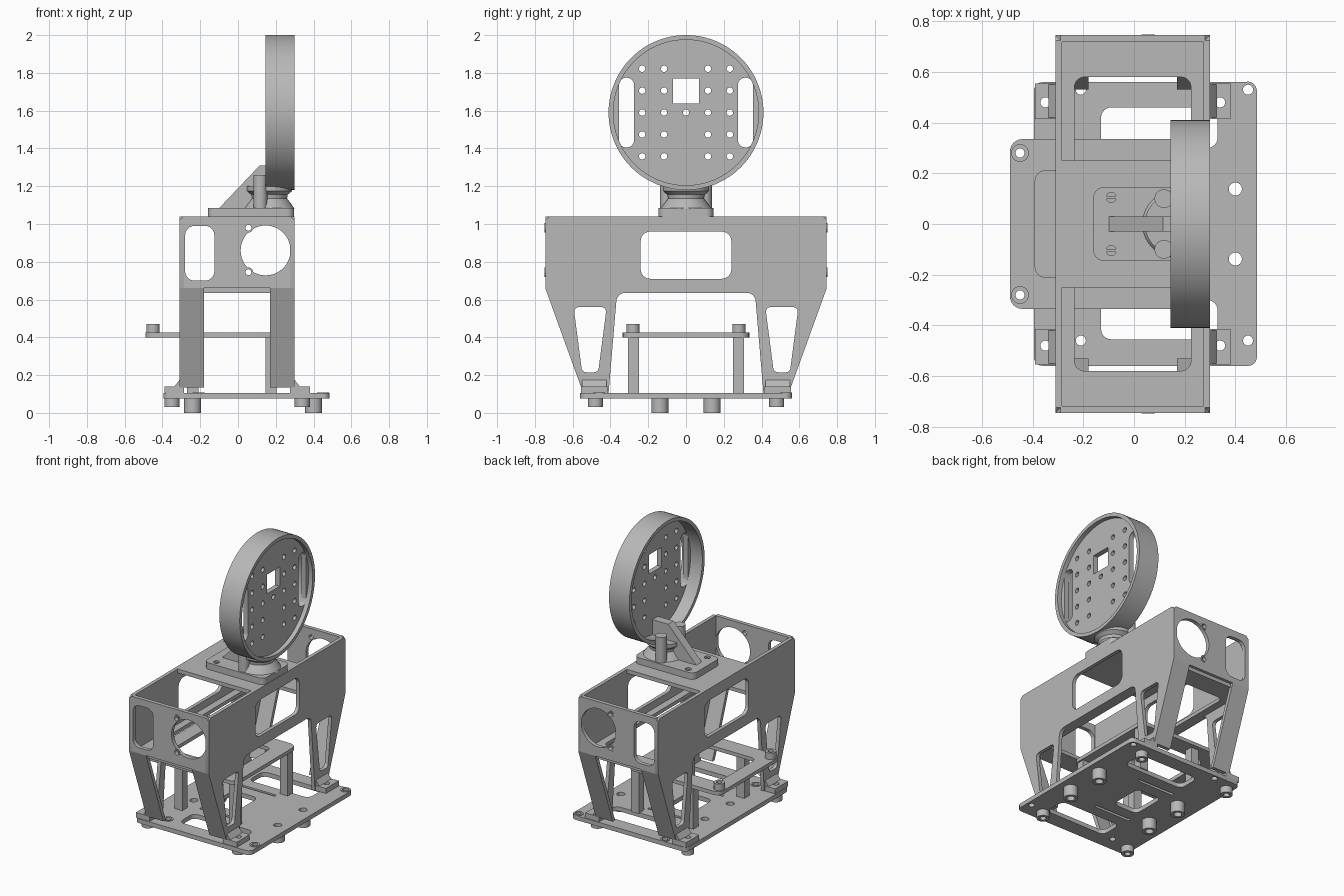
import bpy, bmesh, math
from mathutils import Vector, Matrix

cube = bpy.data.objects.get("Cube")
if cube:
    bpy.data.objects.remove(cube)

grey = bpy.data.materials.new("plain grey")
grey.use_nodes = True
GREY = (0.48, 0.48, 0.48, 1)
grey.diffuse_color = GREY
grey.node_tree.nodes["Principled BSDF"].inputs["Base Color"].default_value = GREY

# local (u, v, w) to world for plates facing along each axis
FRAMES = {
    "x": Matrix(((0, 0, 1), (1, 0, 0), (0, 1, 0))),
    "y": Matrix(((1, 0, 0), (0, 0, -1), (0, 1, 0))),
    "z": Matrix.Identity(3),
}


def finish(name, bm):
    bmesh.ops.remove_doubles(bm, verts=bm.verts, dist=0.0002)
    bmesh.ops.recalc_face_normals(bm, faces=bm.faces)
    mesh = bpy.data.meshes.new(name)
    bm.to_mesh(mesh)
    bm.free()
    mesh.materials.clear()
    mesh.materials.append(grey)
    mesh.shade_smooth()
    mesh.set_sharp_from_angle(angle=math.radians(30))
    ob = bpy.data.objects.new(name, mesh)
    bpy.context.collection.objects.link(ob)
    return ob


def circle(u, v, r, n=24):
    return [(u + r * math.cos(2 * math.pi * i / n), v + r * math.sin(2 * math.pi * i / n))
            for i in range(n)]


def rounded(points, r, n=6):
    """Polygon with filleted corners."""
    out = []
    pts = [Vector(p) for p in points]
    for i, c in enumerate(pts):
        d0, d1 = (pts[i - 1] - c).normalized(), (pts[(i + 1) % len(pts)] - c).normalized()
        d = r / math.tan(d0.angle(d1) / 2)
        a, b = c + d0 * d, c + d1 * d
        p, q = a.lerp(c, 0.552), b.lerp(c, 0.552)
        for k in range(n + 1):
            t = k / n
            s = 1 - t
            out.append(tuple(a * s**3 + p * 3 * s * s * t + q * 3 * s * t * t + b * t**3))
    return out


def box(u0, u1, v0, v1):
    return [(u0, v0), (u1, v0), (u1, v1), (u0, v1)]


def rbox(u0, u1, v0, v1, r):
    return rounded(box(u0, u1, v0, v1), r)


def plate(name, axis, lo, hi, outline, holes=()):
    """Flat outline with holes, extruded from lo to hi along the axis."""
    curve = bpy.data.curves.new(name, "CURVE")
    curve.dimensions = "2D"
    curve.fill_mode = "BOTH"
    curve.extrude = (hi - lo) / 2
    for loop in [outline, *holes]:
        s = curve.splines.new("POLY")
        s.points.add(len(loop) - 1)
        for pt, (u, v) in zip(s.points, loop):
            pt.co = (u, v, 0, 1)
        s.use_cyclic_u = True
    tmp = bpy.data.objects.new(name + " outline", curve)
    bpy.context.collection.objects.link(tmp)
    bpy.context.view_layer.update()
    mesh = bpy.data.meshes.new_from_object(tmp.evaluated_get(bpy.context.evaluated_depsgraph_get()))
    bm = bmesh.new()
    bm.from_mesh(mesh)
    bpy.data.objects.remove(tmp)
    bpy.data.curves.remove(curve)
    bpy.data.meshes.remove(mesh)
    mid = Vector([(lo + hi) / 2 if a == axis else 0 for a in "xyz"])
    bm.transform(Matrix.Translation(mid) @ FRAMES[axis].to_4x4())
    return finish(name, bm)


def lathe(name, x, y, profile, n=40):
    bm = bmesh.new()
    vs = [bm.verts.new((r, 0, z)) for r, z in profile]
    es = [bm.edges.new(p) for p in zip(vs, vs[1:])]
    bmesh.ops.spin(bm, geom=vs + es, cent=(0, 0, 0), axis=(0, 0, 1), angle=2 * math.pi, steps=n)
    bm.transform(Matrix.Translation((x, y, 0)))
    return finish(name, bm)


def mirror_y(pts):
    return [(-u, v) for u, v in reversed(pts)]


SIGNS = (("front", -1), ("back", 1))
SIDES = (("right", -0.31, -0.285), ("left", 0.275, 0.30))

# Base plate with windows, slots and bolt holes
corner_feet = [(x, s * 0.48) for x in (-0.35, 0.34) for s in (-1, 1)]
mid_feet = [(x, s * 0.138) for x in (-0.24, 0.40) for s in (-1, 1)]
sinks = [(x, y) for x in (-0.21, 0.45) for y in (-0.46, 0.53)]
base_holes = [circle(x, y, 0.02, 16) for x, y in corner_feet + sinks]
base_holes += [circle(x, y, 0.026, 16) for x, y in mid_feet]
base_holes += [rbox(-0.13, 0.33, 0.30, 0.46, 0.04), rbox(-0.13, 0.33, -0.455, -0.30, 0.04),
               rbox(-0.12, 0.07, -0.12, 0.12, 0.04)]
base_holes += [rbox(-0.14, 0.14, s * 0.21 - 0.01, s * 0.21 + 0.01, 0.009) for s in (-1, 1)]
plate("base plate", "z", 0.075, 0.105, rbox(-0.395, 0.485, -0.56, 0.56, 0.035), base_holes)
for x, y in sinks:
    plate("hole ring", "z", 0.103, 0.109, circle(x, y, 0.032), [circle(x, y, 0.02, 16)])
for x, y in corner_feet:
    plate("corner foot", "z", 0.03, 0.076, circle(x, y, 0.04), [circle(x, y, 0.02, 16)])
for x, y in mid_feet:
    plate("middle foot", "z", 0.0, 0.076, circle(x, y, 0.045), [circle(x, y, 0.026, 16)])

# Tray on four posts
plate("tray", "z", 0.40, 0.425, rbox(-0.49, 0.215, -0.335, 0.335, 0.05),
      [rbox(-0.39, 0.11, -0.21, 0.21, 0.04)] + [circle(-0.45, s * 0.28, 0.018, 16) for s in (-1, 1)])
for word, s in SIGNS:
    plate(word + " tray boss", "z", 0.424, 0.47, circle(-0.45, s * 0.28, 0.035),
          [circle(-0.45, s * 0.28, 0.018, 16)])
    for x in (-0.27, 0.145):
        plate(word + " tray post", "z", 0.10, 0.405, box(x, x + 0.06, s * 0.278 - 0.029, s * 0.278 + 0.029))

# Side plates with legs
half = [(0.41, 0.105), (0.55, 0.105), (0.555, 0.14), (0.745, 0.66), (0.745, 1.02), (0.725, 1.04)]
inner = rounded([(0.41, 0.105), (0.365, 0.635), (-0.365, 0.635), (-0.41, 0.105)], 0.045)
arch = [p for p in inner if p[1] > 0.5]
side_outline = half + mirror_y(half) + arch[::-1]
leg_slot = rounded([(0.465, 0.215), (0.55, 0.215), (0.595, 0.56), (0.42, 0.56)], 0.025)
for word, x0, x1 in SIDES:
    plate(word + " side plate", "x", x0, x1, side_outline,
          [rbox(-0.24, 0.24, 0.71, 0.96, 0.05), leg_slot, mirror_y(leg_slot)])
    out = -1 if x0 < 0 else 1
    edge = x0 if x0 < 0 else x1
    for end, s in SIGNS:
        # Sloping leg flange
        a = edge - out * 0.13
        strip = [(0.555, 0.135), (0.745, 0.66), (0.718, 0.66), (0.53, 0.135)]
        plate(f"{end} {word} leg flange", "x", min(a, edge), max(a, edge), [(s * u, v) for u, v in strip])
        # Bolted foot tab with its gusset
        tab = sorted((edge - out * 0.025, edge + out * 0.08))
        cx = -0.35 if x0 < 0 else 0.34
        plate(f"{end} {word} foot tab", "z", 0.104, 0.14, box(*tab, *sorted((s * 0.415, s * 0.555))),
              [circle(cx, s * 0.48, 0.02, 16)])
        plate(f"{end} {word} foot gusset", "y", *sorted((s * 0.42, s * 0.55)),
              [(edge, 0.138), (edge + out * 0.028, 0.138), (edge, 0.175)])

# End plates, floor and bridge
for word, s in SIGNS:
    plate(word + " end plate", "y", *sorted((s * 0.718, s * 0.745)),
          [(-0.31, 0.66), (0.30, 0.66), (0.30, 1.02), (0.28, 1.04), (-0.29, 1.04), (-0.31, 1.02)],
          [rbox(-0.28, -0.125, 0.70, 0.99, 0.05), circle(0.146, 0.86, 0.132, 48),
           circle(0.055, 0.98, 0.016, 16), circle(0.055, 0.745, 0.016, 16)])
    for z in (0.98, 0.745):
        plate("screw ring", "y", *sorted((s * 0.744, s * 0.748)), circle(0.055, z, 0.025),
              [circle(0.055, z, 0.016, 16)])
plate("floor frame", "z", 0.635, 0.66, box(-0.305, 0.295, -0.725, 0.725),
      [rbox(-0.235, 0.225, -0.58, 0.58, 0.04)])
plate("bridge", "z", 1.013, 1.04, box(-0.305, 0.295, -0.25, 0.25))

# Head mount
plate("mount plate", "z", 1.039, 1.085, rbox(-0.16, 0.297, -0.145, 0.145, 0.04),
      [circle(-0.09, s * 0.105, 0.02, 16) for s in (-1, 1)])
lathe("mount neck", 0.165, 0,
      [(0, 1.08), (0.135, 1.08), (0.118, 1.105), (0.095, 1.135), (0.098, 1.155), (0.122, 1.175), (0.122, 1.2), (0, 1.2)])
plate("mount gusset", "y", -0.03, 0.03,
      [(-0.10, 1.084), (0.235, 1.084), (0.235, 1.31), (0.115, 1.31)])
for word, s in SIGNS:
    plate(word + " mount boss", "z", 1.08, 1.26, circle(0.118, s * 0.1, 0.037))
    plate(word + " mount screw", "z", 1.04, 1.08, box(-0.11, -0.07, s * 0.105 - 0.006, s * 0.105 + 0.006))

# Round head: rim and perforated disc
Z = 1.59
plate("head rim", "x", 0.145, 0.30, circle(0, Z, 0.41, 96), [circle(0, Z, 0.385, 96)])
step = 0.116
holes = [circle(i * step, Z + j * step, 0.017, 16)
         for i in range(-2, 3) for j in range(-2, 3) if i or not j]
holes += [rbox(s * 0.315 - 0.04, s * 0.315 + 0.04, 1.405, 1.775, 0.039) for s in (-1, 1)]
holes.append(box(-0.07, 0.07, 1.637, 1.77))
plate("head disc", "x", 0.235, 0.27, circle(0, Z, 0.388, 96), holes)
